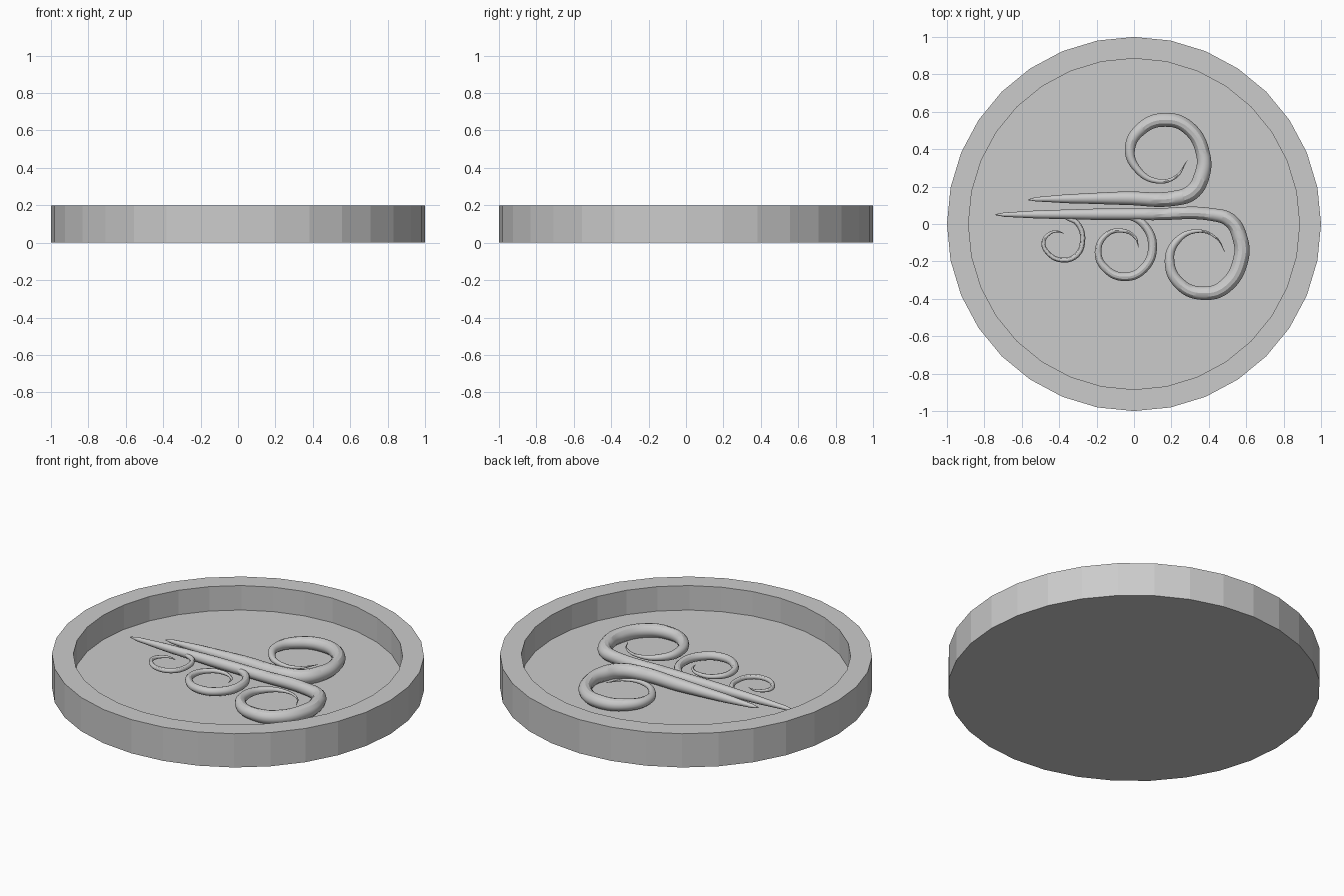
import bpy
import bmesh
from math import cos, sin, tau

default_cube = bpy.data.objects.get("Cube")
if default_cube:
    bpy.data.objects.remove(default_cube, do_unlink=True)

SIDES = 32
FLOOR = 0.055
RELIEF_HEIGHT = 0.09


def make_material(name, value):
    material = bpy.data.materials.new(name)
    material.use_nodes = True
    colour = (value, value, value, 1)
    material.diffuse_color = colour
    material.node_tree.nodes["Principled BSDF"].inputs["Base Color"].default_value = colour
    return material


grey = make_material("light_grey", 0.6)


def make_tray(name, rings):
    """Turn (radius, height) rings into a closed, faceted dish."""
    bm = bmesh.new()
    loops = []
    for radius, height in rings:
        loops.append([bm.verts.new((radius * cos(tau * i / SIDES),
                                    radius * sin(tau * i / SIDES), height))
                      for i in range(SIDES)])
    for lower, upper in zip(loops, loops[1:]):
        for i in range(SIDES):
            j = (i + 1) % SIDES
            bm.faces.new((lower[i], lower[j], upper[j], upper[i]))
    bm.faces.new(loops[0][::-1])
    bm.faces.new(loops[-1])
    bmesh.ops.recalc_face_normals(bm, faces=bm.faces)
    mesh = bpy.data.meshes.new(name)
    bm.to_mesh(mesh)
    bm.free()
    mesh.materials.append(grey)
    tray = bpy.data.objects.new(name, mesh)
    bpy.context.collection.objects.link(tray)
    return tray


def make_swirl(name, points):
    """Sweep a round tube through (x, y, radius) points, smooth shaded."""
    curve = bpy.data.curves.new(name, "CURVE")
    curve.dimensions = "3D"
    curve.bevel_depth = 1
    curve.bevel_resolution = 4
    curve.resolution_u = 8
    curve.use_fill_caps = True
    spline = curve.splines.new("BEZIER")
    spline.bezier_points.add(len(points) - 1)
    for point, (x, y, radius) in zip(spline.bezier_points, points):
        point.co = (x, y, RELIEF_HEIGHT)
        point.radius = radius
        point.handle_left_type = point.handle_right_type = "AUTO"
    curve.materials.append(grey)
    swirl = bpy.data.objects.new(name, curve)
    bpy.context.collection.objects.link(swirl)
    bpy.ops.object.select_all(action="DESELECT")
    swirl.select_set(True)
    bpy.context.view_layer.objects.active = swirl
    bpy.ops.object.convert(target="MESH")
    bpy.ops.object.shade_smooth_by_angle()
    return bpy.context.object


# Round dish: outer wall, raised rim, inner wall and floor
make_tray("round_tray", [(1, 0), (1, 0.2), (0.885, 0.2), (0.885, FLOOR)])

# Upper gust, curling upwards
make_swirl("upper_gust", [
    (-.565, .13, .003), (-.52, .132, .012), (-.35, .135, .024), (-.05, .138, .036),
    (.22, .138, .04), (.31, .17, .042), (.36, .25, .042), (.37, .37, .037),
    (.29, .515, .037), (.165, .557, .037), (.04, .51, .034), (-.022, .4, .027),
    (.02, .29, .019), (.12, .23, .013), (.22, .25, .008), (.285, .34, .001)])

# Lower gust, curling downwards
make_swirl("lower_gust", [
    (-.74, .05, .003), (-.69, .05, .012), (-.5, .051, .022), (-.2, .052, .03),
    (.1, .052, .032), (.42, .05, .034), (.515, .018, .038), (.565, -.07, .04),
    (.573, -.18, .041), (.485, -.335, .039), (.37, -.37, .036), (.25, -.325, .032),
    (.19, -.2, .026), (.23, -.09, .019), (.34, -.038, .009), (.44, -.075, .005),
    (.487, -.15, .001)])

# Middle curl branching off the lower gust
make_swirl("middle_curl", [
    (-.03, .045, .016), (.05, 0, .021), (.099, -.12, .024), (.05, -.24, .024),
    (-.05, -.282, .023), (-.15, -.24, .021), (-.192, -.15, .018),
    (-.15, -.06, .014), (-.07, -.035, .011), (.005, -.07, .007), (.025, -.125, .001)])

# Small curl branching off near the tip
make_swirl("small_curl", [
    (-.36, .035, .012), (-.3, 0, .014), (-.275, -.09, .014), (-.31, -.17, .014),
    (-.39, -.192, .013), (-.46, -.155, .012), (-.484, -.1, .011),
    (-.45, -.05, .008), (-.41, -.04, .005), (-.375, -.05, .001)])
